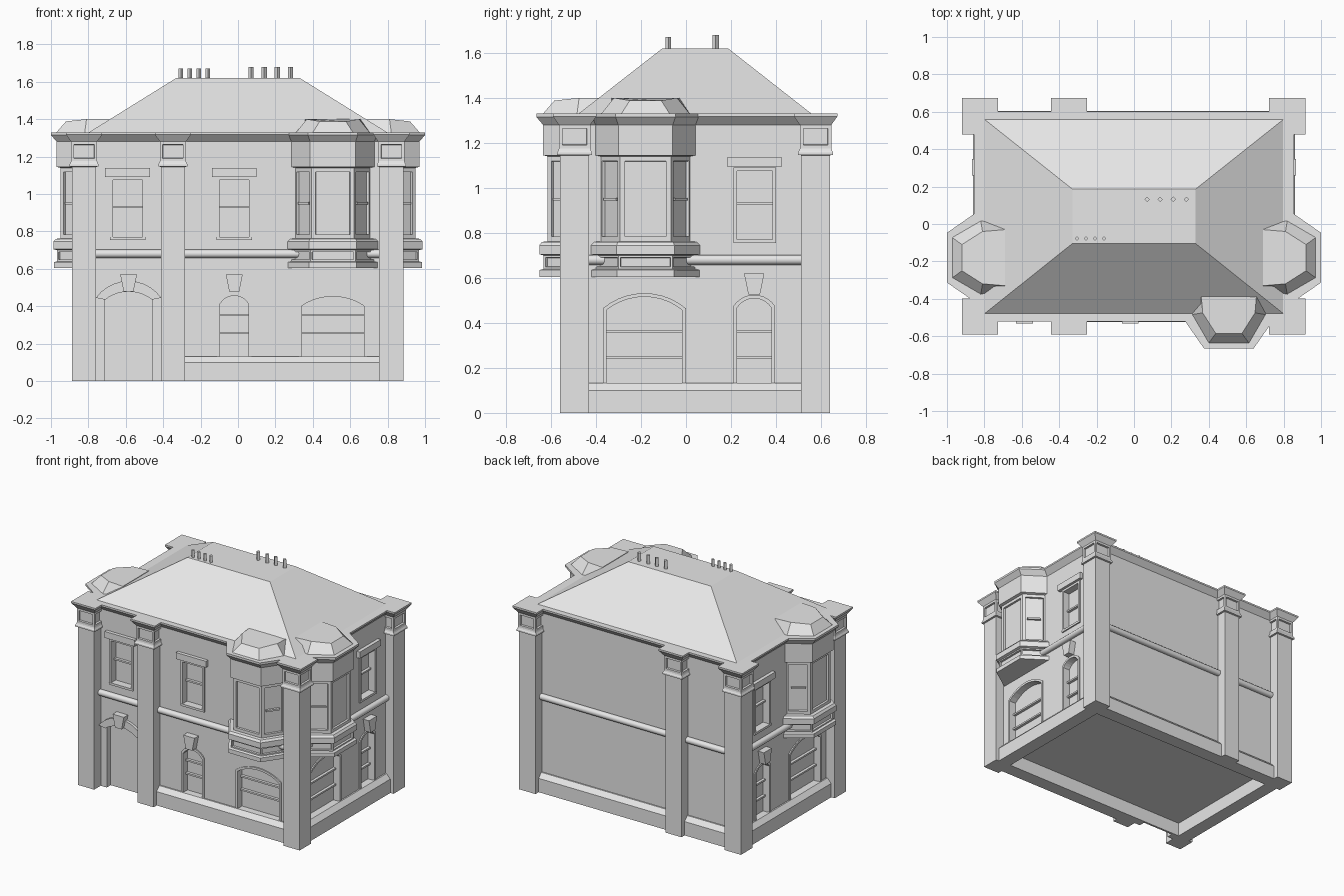
import bpy, bmesh, math
from mathutils import Vector

cube = bpy.data.objects.get("Cube")
if cube:
    bpy.data.objects.remove(cube)

stone = bpy.data.materials.new("pale_grey_stone")
stone.use_nodes = True
GREY = (0.8, 0.8, 0.8, 1)
stone.diffuse_color = GREY
stone.node_tree.nodes["Principled BSDF"].inputs["Base Color"].default_value = GREY

# Main wall planes
WX, WF, WB = 0.82, -0.485, 0.565
EAVE = 1.33


def place(side, u, v, z):
    """u runs along the wall, v points out of it."""
    return {"front": (u, WF - v, z), "back": (u, WB + v, z),
            "right": (WX + v, u, z), "left": (-WX - v, u, z)}[side]


def loft(name, rings, panels=None, sides=None):
    """Skin a stack of equal rings; panels maps a band to its inset size."""
    bm = bmesh.new()
    loops = [[bm.verts.new(p) for p in ring] for ring in rings]
    n = len(loops[0])
    picked = []
    for k in range(len(loops) - 1):
        for i in range(n):
            j = (i + 1) % n
            face = bm.faces.new((loops[k][i], loops[k][j], loops[k + 1][j], loops[k + 1][i]))
            if panels and k in panels and (sides is None or i in sides):
                picked.append((face, panels[k]))
    bm.faces.new(loops[0])
    bm.faces.new(loops[-1])
    bmesh.ops.recalc_face_normals(bm, faces=bm.faces)
    for face, size in picked:
        bmesh.ops.inset_individual(bm, faces=[face], thickness=size, depth=0)
        bmesh.ops.inset_individual(bm, faces=[face], thickness=0.002, depth=-0.014)
    mesh = bpy.data.meshes.new(name)
    bm.to_mesh(mesh)
    bm.free()
    mesh.materials.append(stone)
    obj = bpy.data.objects.new(name, mesh)
    bpy.context.scene.collection.objects.link(obj)
    return obj


def rect(x0, x1, y0, y1, z):
    return [(x0, y0, z), (x1, y0, z), (x1, y1, z), (x0, y1, z)]


def prism(name, side, outline, v0, v1):
    """Extrude a (u, z) outline out of a wall."""
    return loft(name, [[place(side, u, v, z) for u, z in outline] for v in (v0, v1)])


def plate(name, side, u0, u1, z0, z1, v0, v1):
    return prism(name, side, [(u0, z0), (u1, z0), (u1, z1), (u0, z1)], v0, v1)


def arch(c, half, spring, top, steps=10):
    """Segmental arc from left to right."""
    rise = top - spring
    radius = (half * half + rise * rise) / (2 * rise)
    sweep = math.asin(half / radius)
    angles = [sweep * (2 * i / steps - 1) for i in range(steps + 1)]
    return [(c + radius * math.sin(a), top - radius + radius * math.cos(a)) for a in angles]


def opening(c, half, z0, spring, top):
    head = arch(c, half, spring, top) if top > spring else [(c - half, top), (c + half, top)]
    return [(c - half, z0)] + head + [(c + half, z0)]


cutters = []


def cut(side, outline):
    cutters.append(prism("opening_cutter", side, outline, -0.045, 0.05))


def window(side, c, half, z0, spring, top, bars):
    rim = 0.016
    inner = opening(c, half - rim, z0, spring - rim * 0.5, top - rim)
    cut(side, inner)
    prism("window_frame", side, opening(c, half, z0, spring, top) + inner[::-1], -0.03, 0.008)
    for z in bars:
        plate("glazing_bar", side, c - half + rim, c + half - rim, z - 0.006, z + 0.006, -0.046, -0.025)


def keystone(side, c, z0, z1):
    prism("keystone", side, [(c - 0.026, z0), (c + 0.026, z0), (c + 0.045, z1), (c - 0.045, z1)], -0.03, 0.047)


def sash_window(side, c):
    window(side, c, 0.095, 0.755, 1.09, 1.09, [0.93])
    plate("window_sill", side, c - 0.095, c + 0.095, 0.755, 0.771, -0.045, 0.01)
    plate("window_lintel", side, c - 0.12, c + 0.12, 1.092, 1.138, -0.01, 0.025)


def bay(side, c):
    """Three sided projecting window with a small hipped roof."""
    def ring(o, z):
        a, f, v = 0.205 + 1.2 * o, 0.113 + 0.4 * o, 0.13 + o
        return [place(side, c + u, w, z) for u, w in ((-a, -0.01), (-f, v), (f, v), (a, -0.01))]
    bands = [(0.035, 0.605), (0.035, 0.635), (0.018, 0.64), (0.018, 0.70), (0.037, 0.705),
             (0.037, 0.745), (0.025, 0.76), (0, 0.762), (0, 1.14), (0.02, 1.145),
             (0.02, 1.28), (0.05, 1.315), (0.05, EAVE)]
    loft("bay_window", [ring(o, z) for o, z in bands], {2: 0.013, 7: 0.03}, {0, 1, 2})
    # Meeting rails on the two slanted lights
    for s in (-1, 1):
        ends = [Vector((s * 0.187, 0.025)), Vector((s * 0.131, 0.105))]
        back = Vector((-s * 0.014, -0.012))
        corners = [ends[0], ends[1], ends[1] + back, ends[0] + back]
        loft("bay_rail", [[place(side, c + p.x, p.y, z) for p in corners] for z in (0.944, 0.956)])
    low = [(-0.165, -0.13), (-0.2, 0), (-0.11, 0.155), (0.11, 0.155), (0.2, 0), (0.165, -0.13)]
    high = [(-0.15, -0.13), (-0.14, -0.01), (-0.07, 0.1), (0.07, 0.1), (0.14, -0.01), (0.15, -0.13)]
    loft("bay_roof", [[place(side, c + u, v, EAVE - 0.005) for u, v in low],
                      [place(side, c + u, v, 1.4 - 0.12 * max(v, 0)) for u, v in high]])


# Hollow-based wall block
t, floor = 0.06, 0.1
walls = loft("walls", [rect(-WX + t, WX - t, WF + t, WB - t, floor),
                       rect(-WX + t, WX - t, WF + t, WB - t, 0),
                       rect(-WX, WX, WF, WB, 0), rect(-WX, WX, WF, WB, EAVE - 0.01)])

# Doorway with arch
cut("front", opening(-0.585, 0.125, -0.02, 0.435, 0.478))
prism("door_arch", "front", arch(-0.585, 0.175, 0.445, 0.535) + arch(-0.585, 0.125, 0.435, 0.478)[::-1], -0.02, 0.02)
keystone("front", -0.585, 0.478, 0.57)

# Ground floor windows
window("front", -0.02, 0.092, 0.13, 0.42, 0.472, [0.353, 0.257])
window("front", 0.507, 0.182, 0.13, 0.41, 0.468, [0.353, 0.257])
keystone("front", -0.02, 0.475, 0.57)
for side in ("left", "right"):
    window(side, 0.303, 0.092, 0.13, 0.475, 0.525, [0.36, 0.245])
    window(side, -0.185, 0.184, 0.13, 0.465, 0.532, [0.36, 0.245])
    keystone(side, 0.303, 0.527, 0.62)

# Upper floor windows and bays
for side, c in (("front", -0.59), ("front", -0.02), ("left", 0.305), ("right", 0.305)):
    sash_window(side, c)
for side, c in (("front", 0.507), ("left", -0.18), ("right", -0.18)):
    bay(side, c)

# Cut the openings into the walls, then drop the cutters
for cutter in cutters:
    mod = walls.modifiers.new("opening", "BOOLEAN")
    mod.operation, mod.solver, mod.object = "DIFFERENCE", "EXACT", cutter
bpy.context.view_layer.update()
solid = bpy.data.meshes.new_from_object(walls.evaluated_get(bpy.context.evaluated_depsgraph_get()))
walls.modifiers.clear()
walls.data = solid
for cutter in cutters:
    bpy.data.objects.remove(cutter)

# Plinth with a sloped top, and the rounded string course
for side, a, b in (("front", -0.3, 0.8), ("back", -0.8, 0.8), ("left", -0.46, 0.54), ("right", -0.46, 0.54)):
    section = [(-0.01, 0), (0.04, 0), (0.04, 0.1), (0.01, 0.132), (-0.01, 0.132)]
    loft("plinth", [[place(side, u, v, z) for v, z in section] for u in (a, b)])
    a = -0.8 if side == "front" else a
    turns = [math.tau * i / 12 for i in range(12)]
    course = loft("string_course", [[place(side, u, 0.01 + 0.022 * math.cos(q), 0.68 + 0.022 * math.sin(q))
                                     for q in turns] for u in (a, b)])
    bpy.context.view_layer.objects.active = course
    bpy.ops.object.select_all(action="DESELECT")
    course.select_set(True)
    bpy.ops.object.shade_smooth_by_angle(angle=math.radians(40))

# Pillars with panelled capitals
for x in (-0.823, -0.348, 0.82):
    for y in (-0.495, 0.576):
        steps = [(0.065, 0), (0.065, 1.145), (0.078, 1.147), (0.078, 1.158), (0.073, 1.166),
                 (0.07, 1.175), (0.07, 1.28), (0.097, 1.318), (0.097, EAVE)]
        loft("pillar", [rect(x - r, x + r, y - r, y + r, z) for r, z in steps], {5: 0.022})

# Flared cornice and hipped roof
grow = [(0, 1.28), (0.036, 1.318), (0.036, EAVE)]
loft("cornice", [rect(-WX - g, WX + g, WF - g, WB + g, z) for g, z in grow])
loft("main_roof", [rect(-0.8, 0.8, -0.48, 0.56, EAVE - 0.002), rect(-0.33, 0.33, -0.105, 0.187, 1.62)])

# Chimney pots
for start, gap, y, r, top in ((-0.305, 0.048, -0.078, 0.012, 1.67), (0.07, 0.07, 0.132, 0.014, 1.68)):
    for i in range(4):
        x = start + gap * i
        loft("chimney_pot", [[(x - r, y, z), (x, y - r, z), (x + r, y, z), (x, y + r, z)] for z in (1.6, top)])
